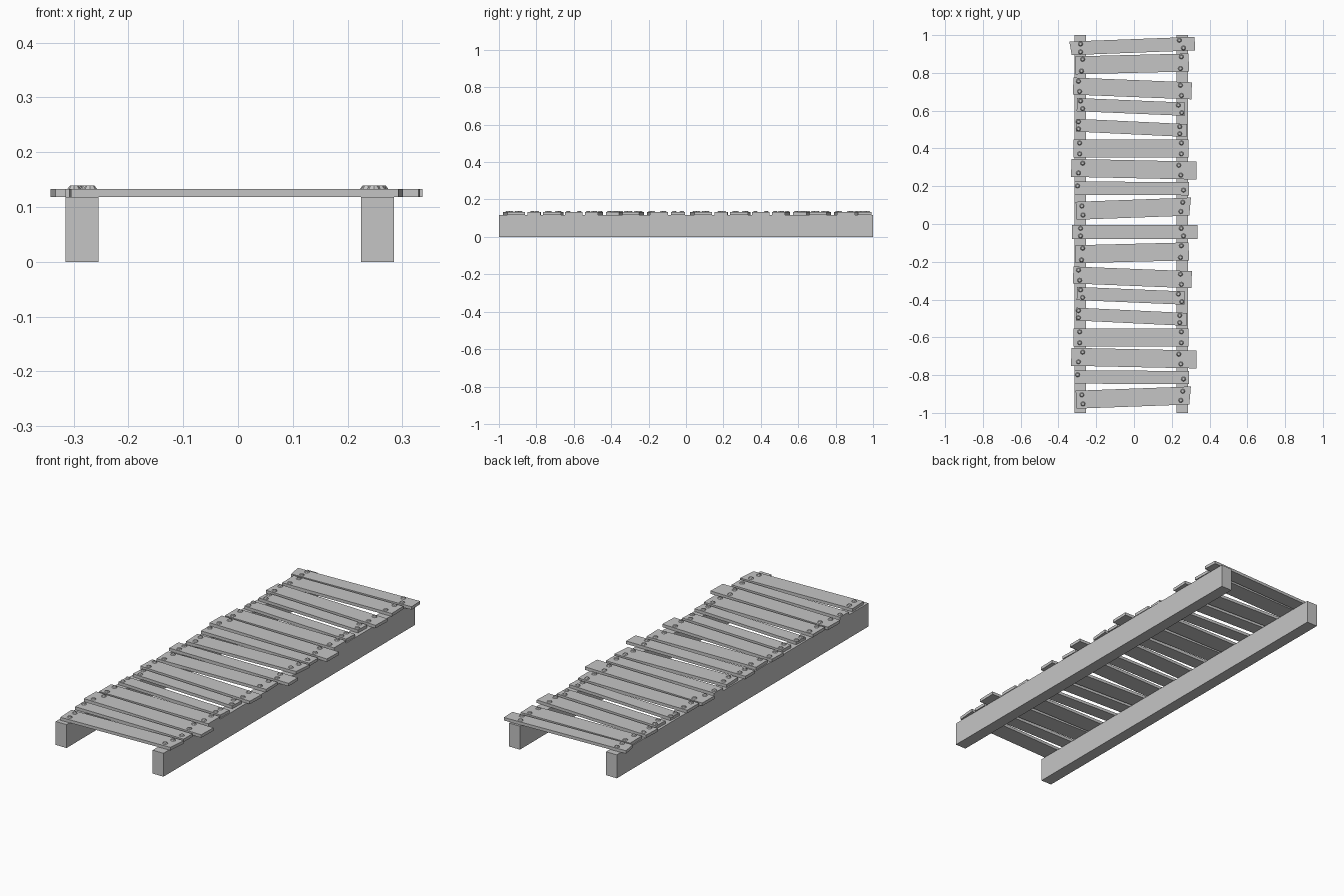
import bpy, bmesh
from mathutils import Matrix, Vector

cube = bpy.data.objects.get("Cube")
if cube:
    bpy.data.objects.remove(cube, do_unlink=True)

grey = bpy.data.materials.new("weathered grey")
grey.use_nodes = True
colour = (0.56, 0.56, 0.56, 1)
grey.diffuse_color = colour
grey.node_tree.nodes["Principled BSDF"].inputs["Base Color"].default_value = colour

BEAM_TOP, PLANK_TOP, NAIL_TOP = 0.118, 0.133, 0.139


def finish(name, bm):
    """Turn a bmesh into a named grey object."""
    bmesh.ops.recalc_face_normals(bm, faces=bm.faces)
    mesh = bpy.data.meshes.new(name)
    bm.to_mesh(mesh)
    bm.free()
    mesh.materials.append(grey)
    obj = bpy.data.objects.new(name, mesh)
    bpy.context.collection.objects.link(obj)


def slab(name, outline, bottom, top):
    """Extrude a flat outline upwards."""
    bm = bmesh.new()
    face = bm.faces.new([bm.verts.new((x, y, bottom)) for x, y in outline])
    result = bmesh.ops.extrude_face_region(bm, geom=[face], use_keep_orig=True)
    verts = [v for v in result["geom"] if isinstance(v, bmesh.types.BMVert)]
    bmesh.ops.translate(bm, verts=verts, vec=(0, 0, top - bottom))
    finish(name, bm)


def plank(name, left, right, width, skew_left, skew_right):
    """Tilted board between two end points, with slightly skewed cuts."""
    a, b = Vector(left), Vector(right)
    along = (b - a).normalized()
    side = Vector((-along.y, along.x)) * width / 2
    cut_a, cut_b = side + along * skew_left, side + along * skew_right
    slab(name, [a - cut_a, b - cut_b, b + cut_b, a + cut_a], BEAM_TOP, PLANK_TOP)


def nails(name, spots):
    """Low tapered nail heads, all in one object."""
    bm = bmesh.new()
    depth = NAIL_TOP - PLANK_TOP + 0.002
    for x, y in spots:
        bmesh.ops.create_cone(
            bm, cap_ends=True, segments=8, radius1=0.014, radius2=0.008, depth=depth,
            matrix=Matrix.Translation((x, y, NAIL_TOP - depth / 2)))
    finish(name, bm)


# Two long support beams
for name, x in (("right_beam", -0.285), ("left_beam", 0.255)):
    w = 0.03
    slab(name, [(x - w, -1), (x + w, -1), (x + w, 1), (x - w, 1)], 0, BEAM_TOP)

# Boards: y of both ends, width, x of both ends, nail spread,
# then nail x on the right beam and on the left beam (back, front)
first = (0.93, 0.955, 0.072, -0.336, 0.322, 0.021, (-0.283, -0.283), (0.24, 0.262))
pattern = [
    (0.84, 0.855, 0.095, -0.31, 0.29, 0.031, (-0.272, -0.278), (0.251, 0.246)),
    (0.73, 0.705, 0.09, -0.322, 0.305, 0.027, (-0.294, -0.288), (0.246, 0.251)),
    (0.632, 0.608, 0.07, -0.302, 0.268, 0.02, (-0.283, -0.272), (0.235, 0.253)),
    (0.523, 0.495, 0.068, -0.305, 0.28, 0.019, (-0.294, -0.294), (0.242, 0.242)),
    (0.4, 0.4, 0.095, -0.32, 0.288, 0.029, (-0.288, -0.288), (0.251, 0.251)),
    (0.297, 0.283, 0.095, -0.332, 0.331, 0.026, (-0.272, -0.294), (0.237, 0.248)),
    (0.19, 0.187, 0.07, -0.315, 0.291, 0, (-0.299,), (0.262,)),
    (0.07, 0.092, 0.095, -0.307, 0.297, 0.024, (-0.276, -0.27), (0.258, 0.248)),
]
middle = (-0.043, -0.043, 0.075, -0.327, 0.337, 0.02, (-0.283, -0.283), (0.25, 0.262))
repeat = [(row[0] - 1, row[1] - 1) + row[2:] for row in pattern]

spots = []
for i, row in enumerate([first] + pattern + [middle] + repeat):
    yl, yr, width, xl, xr, spread, right_nails, left_nails = row
    skew_left = -0.005 if i == 0 else 0
    skew_right = 0.006 if i in (8, 17) else 0
    plank(f"plank_{i + 1}", (xl, yl), (xr, yr), width, skew_left, skew_right)
    for group in (right_nails, left_nails):
        for k, x in enumerate(group):
            y = yl + (yr - yl) * (x - xl) / (xr - xl)
            if len(group) == 1:
                y += 0.012 if x < 0 else -0.008
            spots.append((x, y + (spread if k == 0 else -spread)))
nails("nail_heads", spots)
